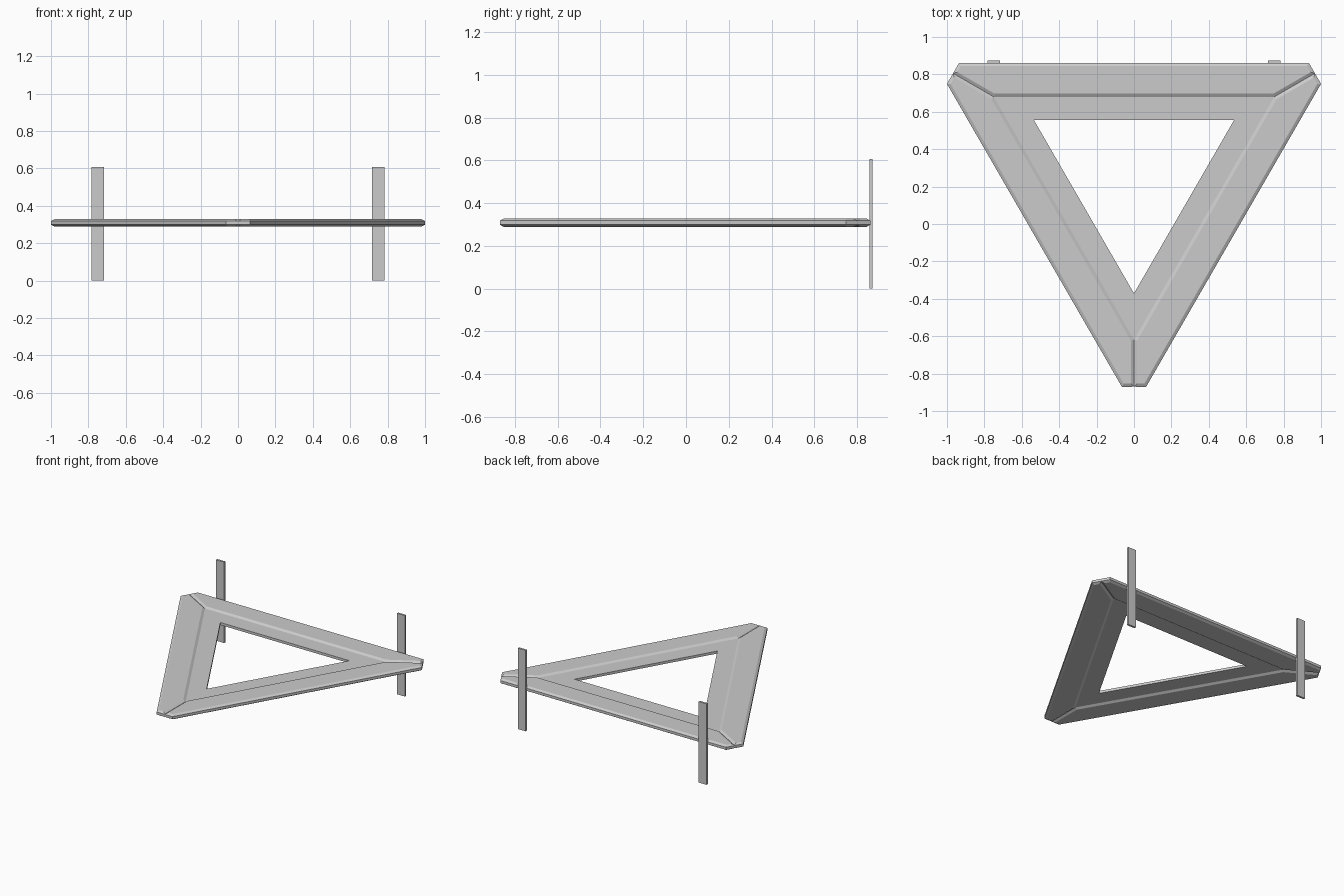
import bpy, bmesh
from math import sqrt, radians
from mathutils import Vector, Matrix

if "Cube" in bpy.data.objects:
    bpy.data.objects.remove(bpy.data.objects["Cube"])

CY = 0.247            # centre of the triangle in y
Z0, Z1 = 0.289, 0.328  # underside and top of the frame
C = 0.010             # chamfer height
INSET = 0.017         # chamfer width
R_STEP, R_HOLE = 0.433, 0.309  # apothems of step line and hole


def new_object(name, bm):
    bmesh.ops.recalc_face_normals(bm, faces=bm.faces)
    me = bpy.data.meshes.new(name)
    bm.to_mesh(me)
    bm.free()
    ob = bpy.data.objects.new(name, me)
    bpy.context.collection.objects.link(ob)
    return ob


def inset(pts, d):
    # inward offset of a convex counter-clockwise outline
    n, out = len(pts), []
    for i in range(n):
        p = Vector(pts[i])
        a = (p - Vector(pts[i - 1])).normalized()
        b = (Vector(pts[(i + 1) % n]) - p).normalized()
        na, nb = Vector((-a.y, a.x)), Vector((-b.y, b.x))
        out.append(p + (na + nb) * d / (1 + na.dot(nb)))
    return out


def loft(bm, rings, closed=False):
    loops = [[bm.verts.new((p[0], p[1], z)) for p in pts] for pts, z in rings]
    pairs = list(zip(loops, loops[1:] + loops[:1])) if closed else list(zip(loops, loops[1:]))
    for a, b in pairs:
        for i in range(len(a)):
            j = (i + 1) % len(a)
            bm.faces.new((a[i], a[j], b[j], b[i]))
    if not closed:
        bm.faces.new(loops[0])
        bm.faces.new(loops[-1])


def triangle(r):
    return [(r * sqrt(3), CY + r), (-r * sqrt(3), CY + r), (0, CY - 2 * r)]


# thinner inner plate with the triangular hole
bm = bmesh.new()
outer, hole = triangle(R_STEP + 0.004), triangle(R_HOLE)
loft(bm, [(outer, Z0 + C), (outer, Z1 - C), (hole, Z1 - C), (hole, Z0 + C)], closed=True)
new_object("inner_plate", bm)

# three raised, mitred outer strips with chamfered edges
k = R_STEP * sqrt(3)
strip = [(-k, R_STEP), (k, R_STEP), (0.9675, 0.5585),
         (0.935, 0.615), (-0.935, 0.615), (-0.9675, 0.5585)]
small = inset(strip, INSET)
for i, name in enumerate(("back_strip", "left_strip", "right_strip")):
    bm = bmesh.new()
    loft(bm, [(small, Z0), (strip, Z0 + C), (strip, Z1 - C), (small, Z1)])
    bmesh.ops.transform(bm, verts=bm.verts,
                        matrix=Matrix.Translation((0, CY, 0)) @ Matrix.Rotation(radians(120 * i), 4, 'Z'))
    new_object(name, bm)

# two upright posts on the back edge
for side, name in ((-1, "left_post"), (1, "right_post")):
    bm = bmesh.new()
    bmesh.ops.create_cube(bm, size=1, matrix=Matrix.Translation((side * 0.75, 0.866, 0.303))
                          @ Matrix.Diagonal((0.066, 0.015, 0.606, 1)))
    new_object(name, bm)
